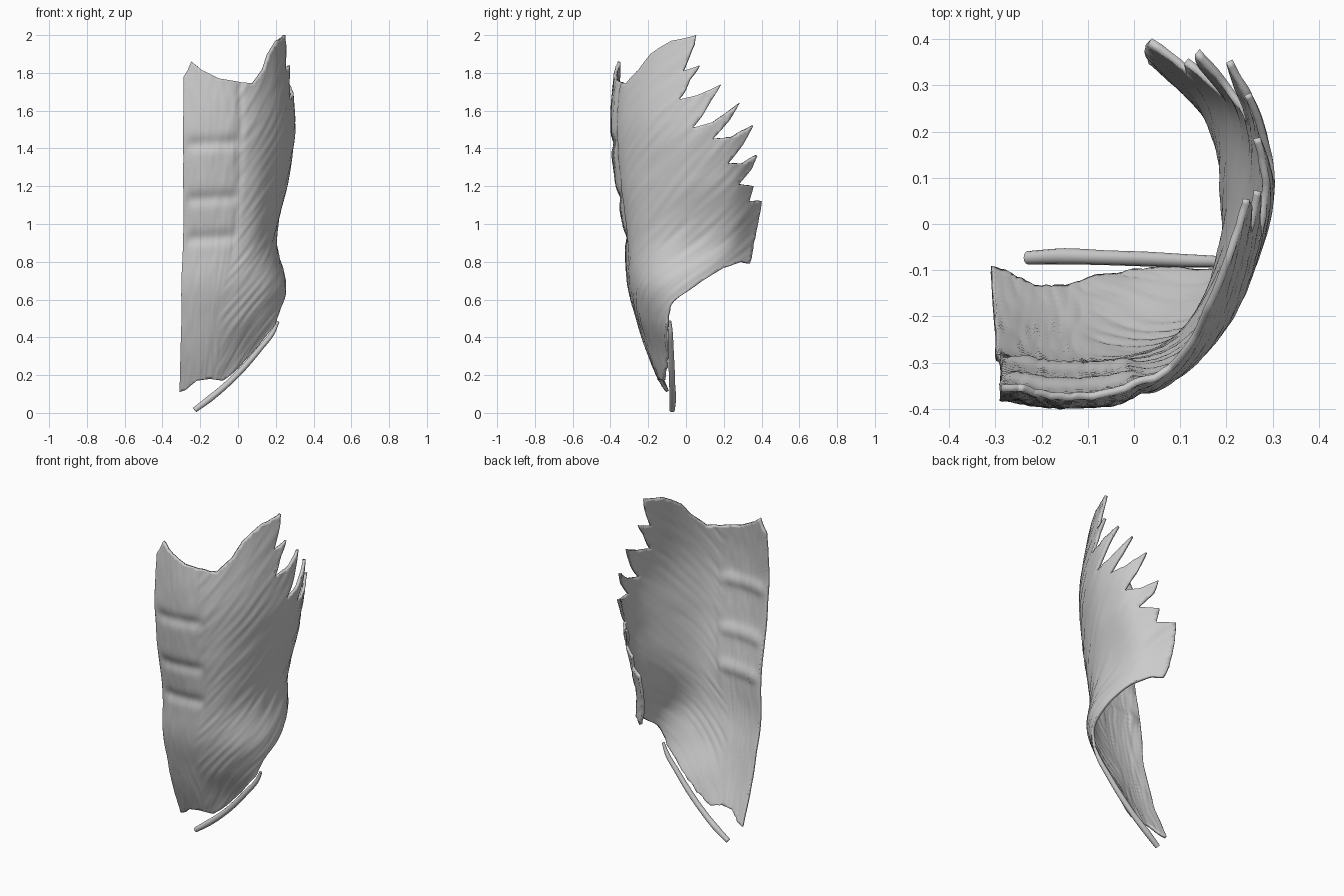
import bpy, bmesh, math
from mathutils import Vector, noise, geometry

if "Cube" in bpy.data.objects:
    bpy.data.objects.remove(bpy.data.objects["Cube"])

# Horizontal sections of the muscle sheet: midline edge -> front -> flank -> back
SECTIONS = {
    0.10: [(-.31, -.10), (-.22, -.115), (-.13, -.11), (-.05, -.09), (0, -.08), (.05, -.07), (.08, -.05), (.1, -.03)],
    0.30: [(-.305, -.185), (-.2, -.2), (-.1, -.185), (-.01, -.145), (.06, -.105), (.11, -.085), (.13, -.06), (.14, -.03)],
    0.50: [(-.3, -.25), (-.2, -.265), (-.1, -.26), (.02, -.235), (.12, -.18), (.205, -.105), (.225, -.05), (.23, 0)],
    0.68: [(-.3, -.29), (-.19, -.31), (-.07, -.305), (.05, -.275), (.17, -.2), (.25, -.05), (.225, .14), (.08, .33)],
    0.93: [(-.29, -.305), (-.17, -.325), (-.03, -.32), (.09, -.27), (.18, -.13), (.205, .05), (.165, .24), (0, .4)],
    1.25: [(-.29, -.36), (-.16, -.38), (-.01, -.36), (.12, -.295), (.22, -.14), (.27, .05), (.235, .25), (.06, .42)],
    1.55: [(-.29, -.38), (-.15, -.40), (0, -.38), (.13, -.305), (.235, -.16), (.3, .05), (.28, .22), (.2, .39)],
    2.00: [(-.285, -.34), (-.16, -.36), (-.02, -.33), (.08, -.27), (.17, -.15), (.245, .03), (.25, .13), (.22, .25)],
}
ZS = sorted(SECTIONS)
THICK = 0.016
STEP = 0.013


def spline(pts, knots, t):
    """Smooth cubic through pts at knots."""
    n = len(pts)
    i = 0
    while i < n - 2 and t > knots[i + 1]:
        i += 1

    def slope(j):
        a, b = max(j - 1, 0), min(j + 1, n - 1)
        return (pts[b] - pts[a]) / (knots[b] - knots[a])
    h = knots[i + 1] - knots[i]
    u = min(max((t - knots[i]) / h, 0), 1)
    return ((2*u**3 - 3*u**2 + 1) * pts[i] + (u**3 - 2*u*u + u) * h * slope(i)
            + (3*u*u - 2*u**3) * pts[i + 1] + (u**3 - u*u) * h * slope(i + 1))


def section(z):
    return [spline([Vector(SECTIONS[k][i]) for k in ZS], ZS, z) for i in range(8)]


KN = [i / 7 for i in range(8)]


def find_s(axis, value, z):
    """Position along the section where x (front) or y (side) reaches value."""
    sec = section(z)
    start = 0 if axis == 'x' else 60
    for k in range(start, 301):
        if spline(sec, KN, k / 300)['xy'.index(axis)] >= value:
            return k / 300
    return 1.0


# Outline: lower edge, back edge, saw-tooth rib attachments, upper edge
OUTLINE = [('x', [(-.32, .11), (-.28, .12), (-.22, .17), (-.15, .18), (-.08, .17), (0, .235), (.1, .345),
                  (.195, .47)]),
           ('y', [(-.09, .55), (-.07, .59), (0, .64), (.1, .71), (.2, .77), (.29, .8), (.335, .79), (.37, .95),
                  (.4, 1.12), (.335, 1.12), (.355, 1.2), (.28, 1.21), (.345, 1.29), (.38, 1.36), (.3, 1.32),
                  (.22, 1.32), (.3, 1.42), (.355, 1.52), (.24, 1.46), (.14, 1.45), (.23, 1.55), (.28, 1.64),
                  (.14, 1.54), (.035, 1.51), (.13, 1.65), (.185, 1.74), (.05, 1.68), (-.04, 1.66), (.02, 1.77),
                  (.07, 1.84), (-.02, 1.81), (.02, 1.9), (.05, 2.0), (-.08, 1.97), (-.19, 1.9), (-.25, 1.82)]),
           ('x', [(.08, 1.745), (.02, 1.75), (-.1, 1.77), (-.2, 1.82), (-.25, 1.86), (-.27, 1.81),
                  (-.32, 1.78)])]


def smooth(a, b, t):
    t = min(max((t - a) / (b - a), 0), 1)
    return t * t * (3 - 2 * t)


def relief(s, z):
    """Abdominal bulges, border groove and fibre ridges."""
    front = 1 - smooth(.26, .33, s)
    bands = sum(math.exp(-((z - c - .05 * s) / .035) ** 2) for c in (.92, 1.13, 1.42))
    d = -.013 * bands * front * smooth(0, .06, s)
    d -= .007 * math.exp(-((s - .3) / .02) ** 2) * smooth(.7, 1, z)
    up = noise.noise(Vector((s * 70, z * 7, 3)))
    along, across = z * .8 + s * .6, z * .6 - s * .8
    slant = noise.noise(Vector((across * 45, along * 4, 9)))
    return d + .005 * (up * front + slant * (1 - front))


def surface(s, z):
    sec = section(z)
    p = spline(sec, KN, s)
    t = spline(sec, KN, min(s + .01, 1)) - spline(sec, KN, max(s - .01, 0))
    n = Vector((t.y, -t.x)).normalized()
    p = p + n * relief(s, z)
    return (p.x, p.y, z)


def build_sheet():
    corners = [Vector((find_s(a, v, z), z)) for a, pts in OUTLINE for v, z in pts]
    loop = []
    for i, a in enumerate(corners):
        b = corners[(i + 1) % len(corners)]
        n = max(1, int((b - a).length / STEP))
        loop += [a.lerp(b, k / n) for k in range(n)]

    def inside(p):
        hit = False
        for a, b in zip(corners, corners[1:] + corners[:1]):
            if (a.y > p.y) != (b.y > p.y) and p.x < a.x + (p.y - a.y) * (b.x - a.x) / (b.y - a.y):
                hit = not hit
        return hit

    pts = list(loop)
    for r in range(int(2 / STEP)):
        for c in range(int(1 / STEP) + 1):
            p = Vector(((c + .5 * (r % 2)) * STEP, r * STEP))
            if inside(p) and min((p - q).length_squared for q in loop) > (STEP * .5) ** 2:
                pts.append(p)
    n = len(loop)
    edges = [(i, (i + 1) % n) for i in range(n)]
    vs, _, fs, *_ = geometry.delaunay_2d_cdt(pts, edges, [list(range(n))], 1, 1e-5)
    me = bpy.data.meshes.new("oblique_muscle_sheet")
    me.from_pydata([surface(v.x, v.y) for v in vs], [], [list(f) for f in fs])
    bm = bmesh.new()
    bm.from_mesh(me)
    bmesh.ops.delete(bm, geom=[v for v in bm.verts if not v.link_faces], context='VERTS')
    bm.to_mesh(me)
    bm.free()
    ob = bpy.data.objects.new("oblique_muscle_sheet", me)
    bpy.context.collection.objects.link(ob)
    mod = ob.modifiers.new("thickness", 'SOLIDIFY')
    mod.thickness = THICK
    mod.offset = -1
    for p in me.polygons:
        p.use_smooth = True
    bpy.context.view_layer.objects.active = ob
    ob.select_set(True)
    bpy.ops.object.shade_smooth_by_angle(angle=math.radians(50))


def build_ligament():
    """Cord running along the lower edge of the sheet."""
    cu = bpy.data.curves.new("groin_ligament", 'CURVE')
    cu.dimensions = '3D'
    cu.bevel_depth = 0.016
    cu.bevel_resolution = 4
    cu.use_fill_caps = True
    path = [(-.23, -.073, .015, .9), (-.15, -.07, .075, 1.1), (-.06, -.073, .15, 1), (.03, -.076, .24, 1),
            (.12, -.08, .345, .9), (.18, -.082, .42, .8), (.212, -.085, .485, .5)]
    sp = cu.splines.new('BEZIER')
    sp.bezier_points.add(len(path) - 1)
    for bp, (x, y, z, r) in zip(sp.bezier_points, path):
        bp.co = (x, y, z)
        bp.radius = r
        bp.handle_left_type = bp.handle_right_type = 'AUTO'
    ob = bpy.data.objects.new("groin_ligament", cu)
    bpy.context.collection.objects.link(ob)


build_sheet()
build_ligament()
